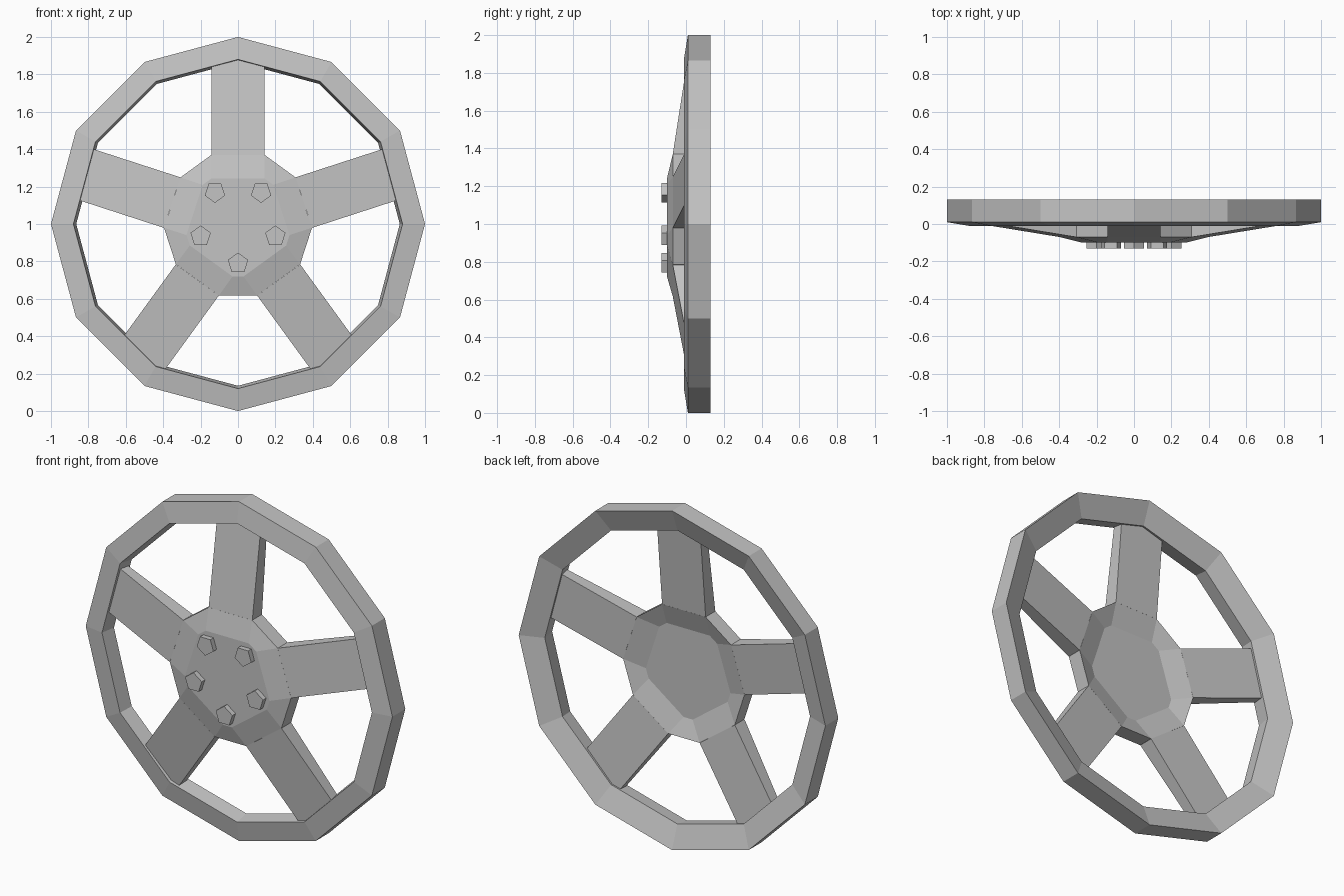
import bpy
import bmesh
from math import sin, cos, radians

CENTRE_Z = 1.0

# Remove the default cube only
cube = bpy.data.objects.get("Cube")
if cube:
    bpy.data.objects.remove(cube, do_unlink=True)

# Single painted metal colour
grey = bpy.data.materials.new("grey_metal")
grey.use_nodes = True
COLOUR = (0.55, 0.55, 0.55, 1)
grey.diffuse_color = COLOUR
grey.node_tree.nodes["Principled BSDF"].inputs["Base Color"].default_value = COLOUR


def polar(r, degrees, y, cx=0.0, cz=CENTRE_Z):
    a = radians(degrees)
    return (cx + r * cos(a), y, cz + r * sin(a))


def loft(name, rings, loop=False):
    """Skin equal-sized rings; cap both ends, or join last to first."""
    bm = bmesh.new()
    rows = [[bm.verts.new(p) for p in ring] for ring in rings]
    n = len(rows[0])
    pairs = list(zip(rows, rows[1:]))
    if loop:
        pairs.append((rows[-1], rows[0]))
    else:
        bm.faces.new(rows[0])
        bm.faces.new(rows[-1])
    for a, b in pairs:
        for i in range(n):
            j = (i + 1) % n
            bm.faces.new((a[i], a[j], b[j], b[i]))
    bmesh.ops.recalc_face_normals(bm, faces=bm.faces)
    mesh = bpy.data.meshes.new(name)
    bm.to_mesh(mesh)
    bm.free()
    mesh.materials.append(grey)
    obj = bpy.data.objects.new(name, mesh)
    bpy.context.collection.objects.link(obj)
    return obj


# Twelve-sided rim with a cross-section of (radius, y)
rim_section = [(1.0, 0.01), (1.0, 0.13), (0.865, 0.08), (0.88, -0.01)]
loft("rim", [[polar(r, 90 + 30 * i, y) for i in range(12)]
             for r, y in rim_section], loop=True)

# Dished hub: ten corners, in pairs on either side of each spoke
spoke_angles = [90 + 72 * i for i in range(5)]


def hub_ring(r, half_angle, y):
    return [polar(r, a + s * half_angle, y) for a in spoke_angles for s in (-1, 1)]


loft("hub", [hub_ring(0.282, 30, -0.10), hub_ring(0.396, 21, -0.07),
             hub_ring(0.396, 21, 0.02), hub_ring(0.282, 30, -0.02)])

# Five spokes sweeping back from the hub into the rim
HALF_WIDTH = 0.142


def spoke_end(angle, r, front, back):
    a = radians(angle)
    corners = [(-1, front), (1, front), (1, back), (-1, back)]
    return [(r * cos(a) - s * HALF_WIDTH * sin(a), y,
             CENTRE_Z + r * sin(a) + s * HALF_WIDTH * cos(a)) for s, y in corners]


for i, angle in enumerate(spoke_angles):
    loft(f"spoke_{i + 1}", [spoke_end(angle, 0.37, -0.07, 0.02),
                            spoke_end(angle, 0.885, 0.01, 0.07)])

# Five-sided wheel nuts, upper pair pointing down
for i in range(5):
    cx, _, cz = polar(0.21, 54 + 72 * i, 0)
    point = -90 if cz > CENTRE_Z + 0.1 else 90
    loft(f"wheel_nut_{i + 1}",
         [[polar(0.057, point + 72 * k, y, cx, cz) for k in range(5)]
          for y in (-0.13, -0.095)])
